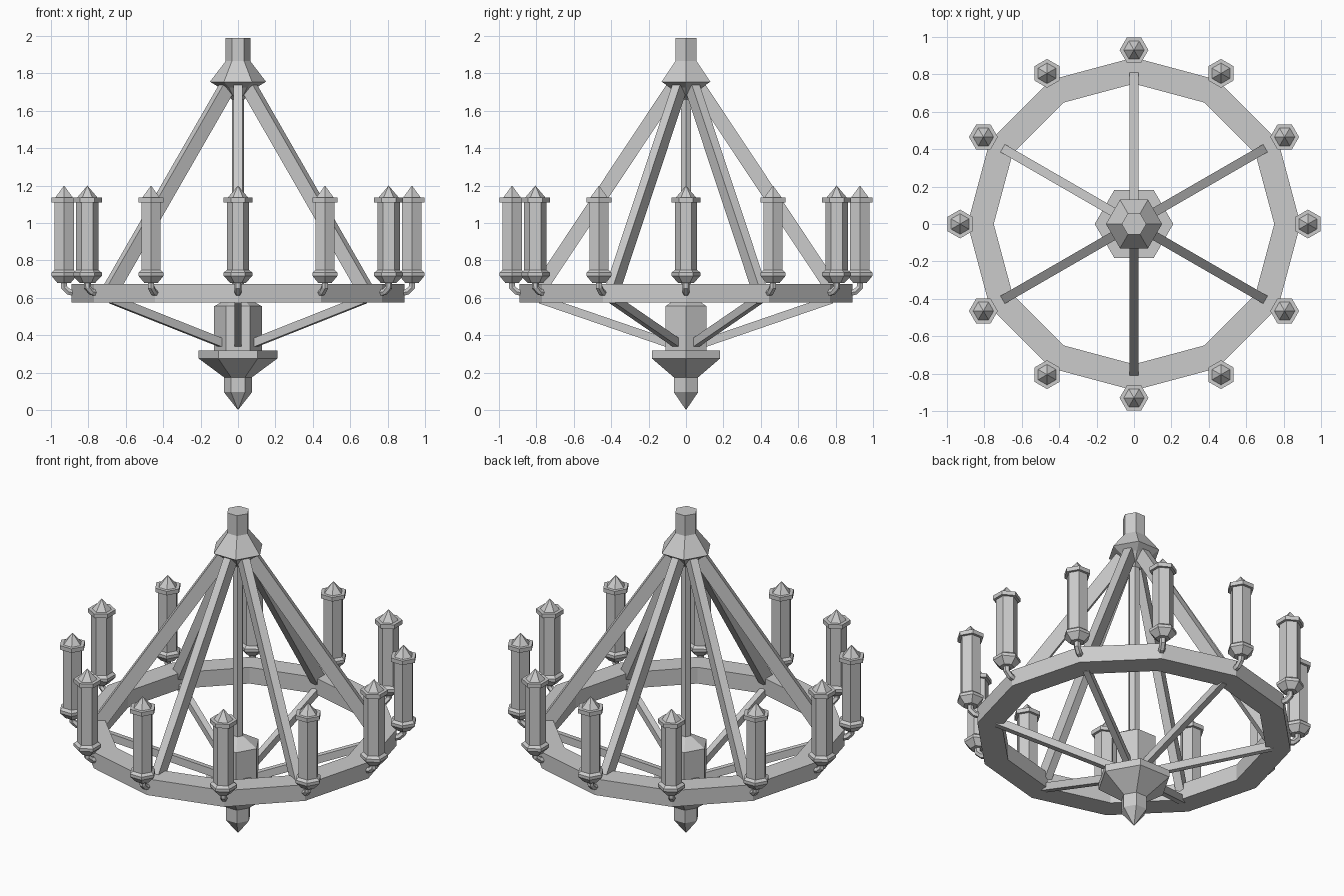
import bpy, bmesh
from math import radians, atan2, hypot, cos, sin, pi
from mathutils import Matrix, Vector

if "Cube" in bpy.data.objects:
    bpy.data.objects.remove(bpy.data.objects["Cube"])


def add_object(name, mesh, matrix=None):
    ob = bpy.data.objects.new(name, mesh)
    bpy.context.collection.objects.link(ob)
    if matrix:
        ob.matrix_world = matrix
    return ob


def lathe(name, profile, sides, phase=0.0, closed=False):
    """Revolve (radius, z) points into a faceted mesh."""
    bm = bmesh.new()
    rings = []
    for r, z in profile:
        if r == 0:
            rings.append([bm.verts.new((0, 0, z))] * sides)
        else:
            rings.append([bm.verts.new((r * cos(phase + 2 * pi * i / sides),
                                        r * sin(phase + 2 * pi * i / sides), z))
                          for i in range(sides)])
    pairs = list(zip(rings, rings[1:]))
    if closed:
        pairs.append((rings[-1], rings[0]))
    for a, b in pairs:
        for i in range(sides):
            j = (i + 1) % sides
            bm.faces.new(dict.fromkeys((a[i], a[j], b[j], b[i])))
    if not closed:
        for ring in (rings[0], rings[-1]):
            if ring[0] is not ring[1]:
                bm.faces.new(ring)
    bmesh.ops.recalc_face_normals(bm, faces=bm.faces)
    mesh = bpy.data.meshes.new(name)
    bm.to_mesh(mesh)
    bm.free()
    return mesh


def bar(name, start, end, width, depth):
    """Rectangular bar between two (radius, z) points in the xz plane."""
    dr, dz = end[0] - start[0], end[1] - start[1]
    mid = Vector(((start[0] + end[0]) / 2, 0, (start[1] + end[1]) / 2))
    bm = bmesh.new()
    bmesh.ops.create_cube(bm, size=1)
    bm.transform(Matrix.Translation(mid) @ Matrix.Rotation(-atan2(dz, dr), 4, 'Y')
                 @ Matrix.Diagonal((hypot(dr, dz), width, depth, 1)))
    mesh = bpy.data.meshes.new(name)
    bm.to_mesh(mesh)
    bm.free()
    return mesh


def tube(name, points, radius):
    """Six-sided bent rod along (radius, z) points."""
    cu = bpy.data.curves.new(name, 'CURVE')
    cu.dimensions = '3D'
    cu.bevel_depth, cu.bevel_resolution, cu.use_fill_caps = radius, 1, True
    sp = cu.splines.new('POLY')
    sp.points.add(len(points) - 1)
    for p, (r, z) in zip(sp.points, points):
        p.co = (r, 0, z, 1)
    ob = add_object(name, cu)
    bpy.context.view_layer.update()
    mesh = bpy.data.meshes.new_from_object(
        ob.evaluated_get(bpy.context.evaluated_depsgraph_get()))
    mesh.polygons.foreach_set("use_smooth", [False] * len(mesh.polygons))
    bpy.data.objects.remove(ob)
    return mesh


# Twelve-sided main ring
add_object("ring", lathe("ring", [(0.75, 0.575), (0.89, 0.575), (0.89, 0.675), (0.75, 0.675)],
                         12, closed=True))

# Central rod, ceiling cap and bottom hub with pointed finial
add_object("centre_rod", lathe("centre_rod", [(0.032, 0.55), (0.032, 1.72)], 6))
add_object("top_cap", lathe("top_cap", [(0.032, 1.66), (0.10, 1.725), (0.15, 1.755),
                                        (0.066, 1.865), (0.066, 1.99)], 6))
add_object("bottom_hub", lathe("bottom_hub", [
    (0, 0), (0.075, 0.095), (0.075, 0.175), (0.21, 0.275), (0.21, 0.318),
    (0.127, 0.318), (0.127, 0.555), (0.03, 0.61)], 6))

# Six upper and six lower struts
upper = bar("upper_strut", (0.058, 1.74), (0.785, 0.645), 0.048, 0.076)
lower = bar("lower_strut", (0.06, 0.345), (0.78, 0.592), 0.036, 0.045)
for i in range(6):
    rot = Matrix.Rotation(radians(30 + 60 * i), 4, 'Z')
    add_object("upper_strut", upper, rot)
    add_object("lower_strut", lower, rot)

# Twelve candle lamps, each on a bent arm
lamp = lathe("candle_lamp", [
    (0.042, 0.68), (0.077, 0.717), (0.077, 0.735), (0.06, 0.748), (0.06, 1.11),
    (0.077, 1.11), (0.077, 1.135), (0.055, 1.135), (0, 1.20)], 6, pi / 2)
arm = tube("candle_arm", [(0.86, 0.622), (0.905, 0.632), (0.93, 0.655), (0.93, 0.69)], 0.019)
for i in range(12):
    rot = Matrix.Rotation(radians(30 * i), 4, 'Z')
    add_object("candle_lamp", lamp, rot @ Matrix.Translation((0.93, 0, 0)))
    add_object("candle_arm", arm, rot)
